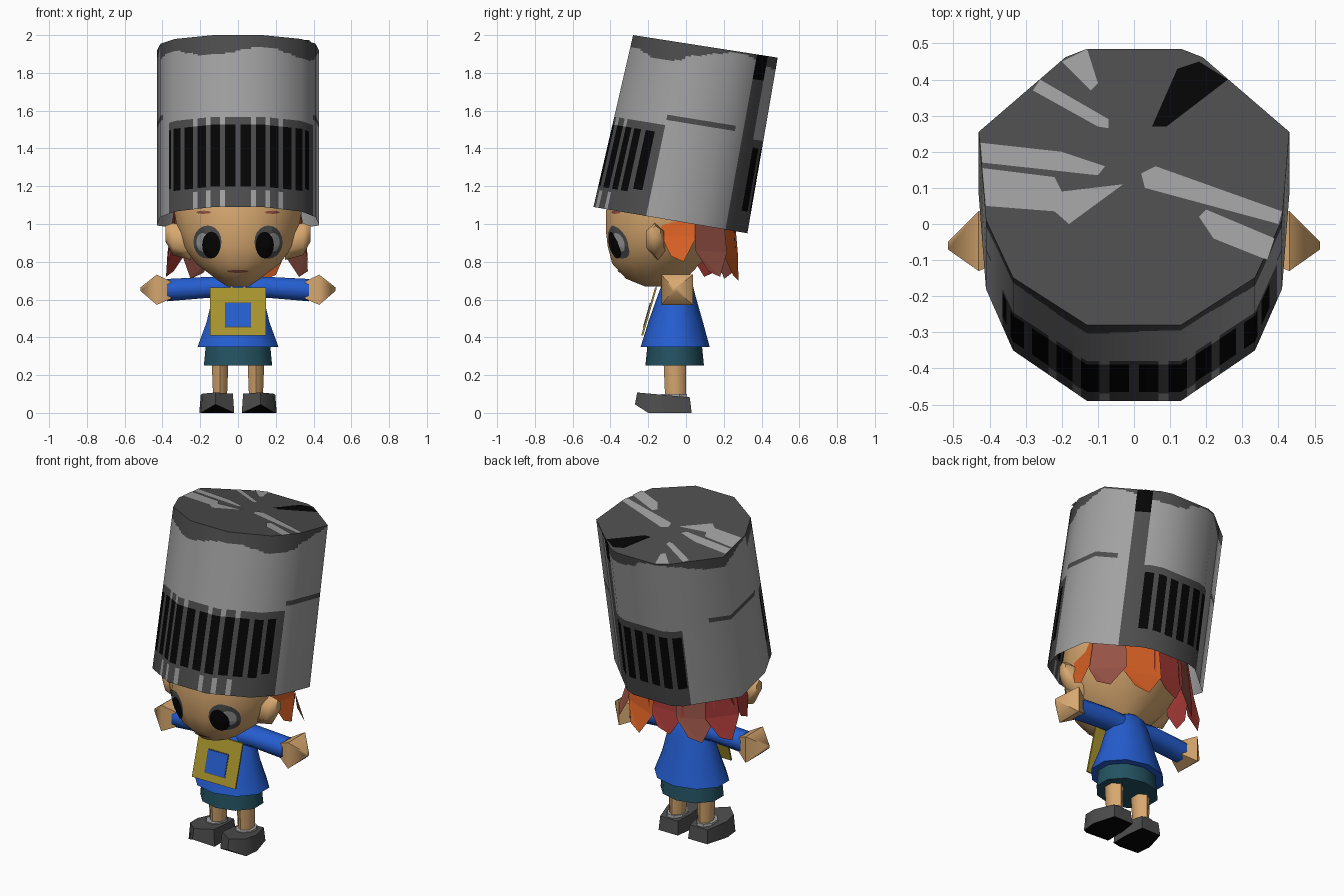
import bpy, bmesh, math
from mathutils import Vector
from mathutils.bvhtree import BVHTree

if "Cube" in bpy.data.objects:
    bpy.data.objects.remove(bpy.data.objects["Cube"])

COLS = {"light_grey": (.36, .36, .36), "dark_grey": (.075, .075, .075), "black": (.0015, .0015, .0015),
        "skin": (.68, .39, .16), "orange_hair": (.70, .12, .018), "red_hair": (.38, .042, .036),
        "brown_hair": (.31, .085, .06), "blue": (.018, .11, .63), "teal": (.017, .085, .12),
        "yellow": (.40, .30, .028)}
MATS = {}
for k, c in COLS.items():
    MATS[k] = bpy.data.materials.new(k)
    MATS[k].diffuse_color = (*c, 1)


def lerp(a, b, t):
    return a + (b - a) * t


def make(name, verts, faces, mats, smooth=0, fix=True):
    me = bpy.data.meshes.new(name)
    me.from_pydata([tuple(v) for v in verts], [], faces)
    for m in mats:
        me.materials.append(MATS[m])
    if fix:
        bm = bmesh.new()
        bm.from_mesh(me)
        bmesh.ops.recalc_face_normals(bm, faces=bm.faces)
        bm.to_mesh(me)
        bm.free()
    ob = bpy.data.objects.new(name, me)
    bpy.context.collection.objects.link(ob)
    if smooth:
        bpy.ops.object.select_all(action='DESELECT')
        ob.select_set(True)
        bpy.context.view_layer.objects.active = ob
        bpy.ops.object.shade_smooth_by_angle(angle=math.radians(smooth))
    return ob


def loft(name, rings, mat, smooth=0):
    n = len(rings[0])
    verts = [p for r in rings for p in r]
    faces = [(i * n + j, i * n + (j + 1) % n, (i + 1) * n + (j + 1) % n, (i + 1) * n + j)
             for i in range(len(rings) - 1) for j in range(n)]
    faces += [tuple(range(n)), tuple(range(len(verts) - n, len(verts)))]
    return make(name, verts, faces, [mat], smooth)


def ring_z(z, hw, y0, y1, cx=0, n=12):
    return [(cx + hw * math.cos(a), (y0 + y1) / 2 + (y1 - y0) / 2 * math.sin(a), z)
            for a in [(j + .5) * math.tau / n for j in range(n)]]


def ring_x(x, cy, ry, cz, rz, n=8):
    return [(x, cy + ry * math.cos(a), cz + rz * math.sin(a))
            for a in [(j + .5) * math.tau / n for j in range(n)]]


# --- helmet: tilted faceted tube, half outline from front centre to back centre
PATH = [(0, -.41), (.13, -.41), (.335, -.27), (.41, -.1), (.43, .16), (.19, .38), (.13, .405), (0, .405)]
ARC = [0]
for p, q in zip(PATH, PATH[1:]):
    ARC.append(ARC[-1] + math.dist(p, q))
HALF = ARC[-1]


def outline(s):
    a = min(abs(s), HALF)
    for i in range(len(ARC) - 1):
        if a <= ARC[i + 1] + 1e-9:
            f = (a - ARC[i]) / (ARC[i + 1] - ARC[i])
            x, y = lerp(PATH[i][0], PATH[i + 1][0], f), lerp(PATH[i][1], PATH[i + 1][1], f)
            return (math.copysign(x, s), y)


def on_helmet(x, y, t, lift=0):
    v = y / .41
    return Vector((x, lerp(-.08, .105, t) + v * lerp(.41, .385, t),
                   lerp(1.02, 1.94, t) - v * lerp(.07, .06, t) + lift))


STEP, HW = .082, .027
slits = [STEP * (i + .5) for i in range(6)] + [HALF - STEP * (i + .5) for i in range(3)]
half = set(ARC) | {.53, .95, HALF - .24, HALF - .33}
for c in slits:
    half |= {c - HW, c + HW}
half = sorted(half)
fine = []
for a, b in zip(half, half[1:]):                     # keep columns narrow
    k = max(1, math.ceil((b - a) / .03))
    fine += [lerp(a, b, i / k) for i in range(k)]
cols = [-HALF] + [-s for s in fine[:0:-1]] + fine
rows = [0, .1, .12, .14, .46, .48, .525, .555, .585] + [.85 + .01 * i for i in range(16)]


def helmet_colour(s, t):
    a, b = abs(s), HALF - abs(s)
    if s > 0 and .24 < b < .33:                      # rear seam
        return 2 if t > .86 else 1
    rim = .91 + .025 * math.sin(11 * s) if a < .56 else .96 + .03 * math.sin(9 * s)
    if t > rim:
        return 1
    near = min(abs(a - c) for c in slits)
    band = a < (.53 if s > 0 else .44) or b < .24
    if band and t < .525:
        outer = .14 if .4 < a < .6 else .12
        if near < HW and outer < t < .48:
            return 2
        if .05 < a < .3 and near > HW and (t < .1 or t > .48):
            return 0
        return 1
    if .53 < a < .95 and .555 < t < .585:            # side groove
        return 1
    return 0


n = len(cols)
verts, norms = [], []
for t in rows:
    for s in cols:
        x, y = outline(s)
        verts.append(on_helmet(x, y, t))
        norms.append(Vector((x, y, -.2 * y)).normalized())
faces, idx = [], []
ext = cols + [HALF]
for i in range(len(rows) - 1):
    for j in range(n):
        faces.append((i * n + j, i * n + (j + 1) % n, (i + 1) * n + (j + 1) % n, (i + 1) * n + j))
        idx.append(helmet_colour((ext[j] + ext[j + 1]) / 2, (rows[i] + rows[i + 1]) / 2))
helmet = make("helmet_shell", verts, faces, ["light_grey", "dark_grey", "black"], fix=False)
for p, m in zip(helmet.data.polygons, idx):
    p.material_index = m
    p.use_smooth = True
helmet.data.normals_split_custom_set_from_vertices(norms)
make("helmet_top", verts[-n:], [tuple(range(n))], ["dark_grey"], fix=False)

# painted streaks on the helmet top (x, y seen from above)
STREAKS = [("light_grey", [(-.2, .45), (-.13, .485), (-.1, .39), (-.12, .37)]),
           ("light_grey", [(-.28, .37), (-.26, .40), (-.07, .29), (-.07, .265), (-.1, .27)]),
           ("light_grey", [(-.42, .17), (-.425, .225), (-.2, .2), (-.08, .16), (-.1, .135)]),
           ("light_grey", [(-.41, .05), (-.42, .155), (-.22, .13), (-.2, .09), (-.03, .11), (-.18, 0), (-.22, .035)]),
           ("light_grey", [(.03, .1), (.40, 0), (.41, .035), (.06, .16), (.02, .14)]),
           ("light_grey", [(.18, .02), (.22, -.04), (.37, -.1), (.39, -.04), (.2, .04)]),
           ("black", [(.05, .27), (.09, .27), (.26, .40), (.18, .45), (.12, .43)])]
for i, (m, pts) in enumerate(STREAKS):
    make(f"top_streak_{i}", [on_helmet(x, (y - .105) / .385 * .41, 1, .003) for x, y in pts],
         [tuple(range(len(pts)))], [m], fix=True)

# --- head
head = loft("head", [ring_z(*r, n=16) for r in [
    (.67, .06, -.22, -.08), (.71, .12, -.32, 0), (.79, .225, -.395, .08), (.88, .295, -.42, .17),
    (.96, .325, -.43, .23), (1.07, .345, -.43, .26), (1.25, .34, -.39, .26), (1.4, .2, -.25, .2)]], "skin", 60)
tree = BVHTree.FromPolygons([v.co.copy() for v in head.data.vertices],
                            [tuple(p.vertices) for p in head.data.polygons])


def decal(name, cx, cz, rx, rz, mat, off, seg=20, rings=6):
    """Thin disc draped over the face."""
    pts = [(0, 0)] + [(k / rings * math.cos(a * math.tau / seg), k / rings * math.sin(a * math.tau / seg))
                      for k in range(1, rings + 1) for a in range(seg)]
    vs = []
    for u, w in pts:
        hit = tree.ray_cast(Vector((cx + rx * u, -2, cz + rz * w)), Vector((0, 1, 0)))
        vs.append(hit[0] + hit[1].normalized() * math.copysign(off, -hit[1].y))
    fs = [(0, 1 + a, 1 + (a + 1) % seg) for a in range(seg)]
    for k in range(rings - 1):
        o = 1 + k * seg
        fs += [(o + a, o + seg + a, o + seg + (a + 1) % seg, o + (a + 1) % seg) for a in range(seg)]
    make(name, vs, fs, [mat], fix=False)


decal("mouth", 0, .752, .055, .008, "brown_hair", .004)
for side, sx in (("left", -1), ("right", 1)):
    # face details
    decal(side + "_eye_rim", sx * .16, .905, .074, .087, "dark_grey", .003)
    decal(side + "_eye_shine", sx * .185, .905, .032, .048, "light_grey", .005)
    decal(side + "_eye_pupil", sx * .138, .89, .047, .07, "black", .007)
    decal(side + "_brow", sx * .18, 1.062, .038, .008, "brown_hair", .003)
    # ear
    loft(side + "_ear", [ring_x(sx * .25, -.15, .05, .9, .09, 6), ring_x(sx * .345, -.165, .055, .92, .085, 6),
                         ring_x(sx * .385, -.16, .03, .95, .04, 6)], "skin", 60)
    # arm
    loft(side + "_sleeve", [ring_x(sx * .04, -.05, .07, .65, .07), ring_x(sx * .15, -.05, .075, .665, .06),
                            ring_x(sx * .375, -.05, .065, .65, .064)], "blue", 50)
    loft(side + "_hand", [ring_x(sx * .355, -.05, .065, .65, .065, 4), ring_x(sx * .43, -.047, .118, .652, .113, 4),
                          ring_x(sx * .515, -.06, .015, .655, .015, 4)], "skin", 60)
    # leg and ankle band
    loft(side + "_leg", [ring_z(.07, .042, -.11, 0, sx * .095, 6), ring_z(.3, .052, -.12, 0, sx * .095, 6)],
         "skin", 70)
    loft(side + "_ankle_band", [ring_z(.07, .062, -.14, .015, sx * .1, 8),
                                ring_z(.1, .055, -.135, .01, sx * .1, 8)], "light_grey")
    # shoe with a dark sole and raised toe
    foot = [(.035, .03), (.165, .03), (.205, -.11), (.195, -.2), (.12, -.27), (.02, -.2), (.02, -.08)]
    top = [(sx * lerp(.11, x, .92), lerp(-.11, y, .93), .085 - .085 * y) for x, y in foot]
    shoe = loft(side + "_shoe", [[(sx * x, y, .045 if y < -.25 else 0) for x, y in foot], top], "dark_grey", 50)
    shoe.data.materials.append(MATS["black"])
    for p in shoe.data.polygons:
        p.material_index = int(p.normal.z < -.7)
    # collar flap
    make(side + "_collar", [(sx * .02, -.165, .65), (sx * .10, -.13, .71), (sx * .05, -.13, .72)],
         [(0, 1, 2)], ["light_grey"])

# --- hair locks around the back: angle from +x, tip height, flare, colour
LOCKS = [(-4, .80, 1.08, "orange"), (32, .72, 1.18, "brown"), (66, .70, 1.12, "orange"), (97, .74, 1.05, "red"),
         (127, .71, 1.08, "brown"), (154, .72, 1.18, "red"), (184, .80, 1.08, "red")]
for i, (ang, tip, flare, col) in enumerate(LOCKS):
    def at(k, out, z):
        a = math.radians(ang + 18 * k)
        return (.345 * out * math.cos(a), -.02 + .28 * out * math.sin(a), z)
    mid = (1 + flare) / 2
    make(f"hair_lock_{i}", [at(-1, .97, 1.12), at(1, .97, 1.12), at(1.05, mid, tip + .13),
                            at(.3, flare, tip), at(-.4, flare, tip + .03), at(-1.05, mid, tip + .14)],
         [(0, 1, 2), (0, 2, 5), (5, 2, 3), (5, 3, 4)], [col + "_hair"])

# --- body
loft("neck", [ring_z(.62, .05, -.12, -.01), ring_z(.74, .05, -.14, -.03)], "skin", 60)
loft("shirt", [ring_z(*r, n=10) for r in [(.35, .225, -.24, .125), (.48, .175, -.20, .09), (.62, .14, -.15, .05),
                                          (.70, .10, -.12, .03), (.72, .06, -.1, .01)]], "blue", 50)
loft("shorts", [ring_z(.25, .19, -.215, .095, n=10), ring_z(.40, .175, -.2, .08, n=10)], "teal", 50)


def bib(name, hw, z0, z1, mat, off, thick):
    def y(z):
        return lerp(-.237, -.165, (z - .41) / .25) - off
    rings = [[(-hw, y(z0) + k, z0), (hw, y(z0) + k, z0), (hw, y(z1) + k, z1), (-hw, y(z1) + k, z1)]
             for k in (0, thick)]
    loft(name, rings, mat)


bib("bib", .147, .41, .663, "yellow", 0, .01)
bib("bib_border", .07, .453, .585, "dark_grey", .002, .003)
bib("bib_patch", .066, .457, .581, "blue", .004, .003)

for m in bpy.data.materials:
    if m.users and not m.is_grease_pencil:
        m.use_nodes = True
        m.node_tree.nodes["Principled BSDF"].inputs["Base Color"].default_value = m.diffuse_color
